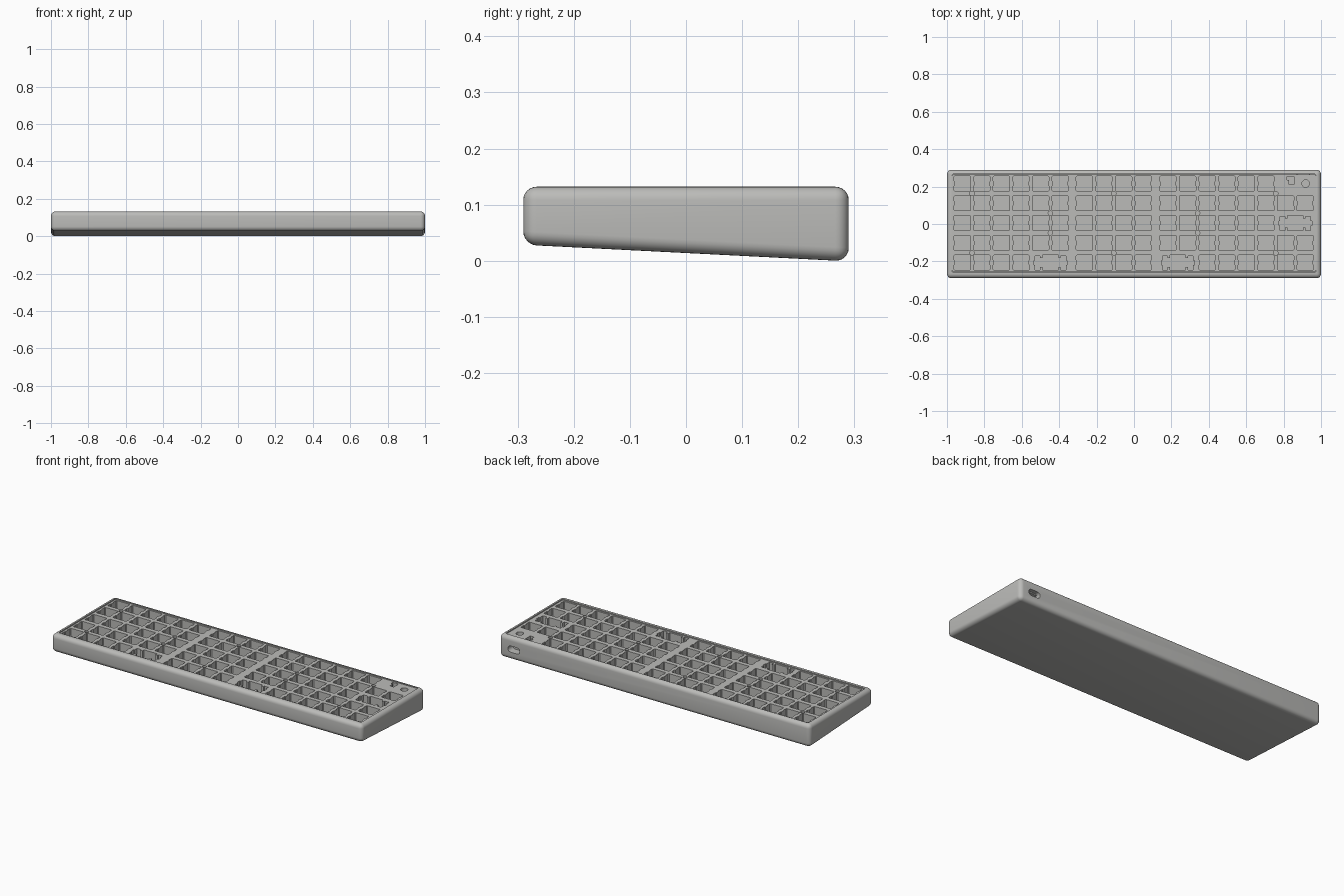
import bpy, bmesh, math

if "Cube" in bpy.data.objects:
    bpy.data.objects.remove(bpy.data.objects["Cube"])

TOP = 0.132          # rim height
PLATE_TOP = 0.127
PLATE_BOTTOM = 0.075
PITCH = 0.1047

grey = bpy.data.materials.new("light grey")
grey.diffuse_color = (0.50, 0.50, 0.485, 1)
grey.use_nodes = True
grey.node_tree.nodes["Principled BSDF"].inputs["Base Color"].default_value = grey.diffuse_color


def select(ob):
    bpy.ops.object.select_all(action='DESELECT')
    ob.select_set(True)
    bpy.context.view_layer.objects.active = ob


def rounded(cx, cy, hw, hh, r, n=5):
    """Outline of a rounded rectangle; a circle when r equals both half sizes."""
    pts = []
    for k, (sx, sy) in enumerate([(1, 1), (-1, 1), (-1, -1), (1, -1)]):
        for i in range(n):
            a = math.pi / 2 * (k + i / (n - 1))
            pts.append((cx + sx * (hw - r) + r * math.cos(a),
                        cy + sy * (hh - r) + r * math.sin(a)))
    return pts


def slab(name, outlines, z0, z1):
    """Filled flat shape with holes, extruded between two heights."""
    cu = bpy.data.curves.new(name, 'CURVE')
    cu.dimensions = '2D'
    cu.fill_mode = 'BOTH'
    cu.extrude = (z1 - z0) / 2
    for pts in outlines:
        sp = cu.splines.new('POLY')
        sp.points.add(len(pts) - 1)
        for p, (x, y) in zip(sp.points, pts):
            p.co = (x, y, 0, 1)
        sp.use_cyclic_u = True
    ob = bpy.data.objects.new(name, cu)
    bpy.context.collection.objects.link(ob)
    ob.location.z = (z0 + z1) / 2
    cu.materials.append(grey)
    select(ob)
    bpy.ops.object.convert(target='MESH')
    ob = bpy.context.object
    bm = bmesh.new()
    bm.from_mesh(ob.data)
    bmesh.ops.remove_doubles(bm, verts=bm.verts, dist=1e-5)
    bmesh.ops.recalc_face_normals(bm, faces=bm.faces)
    bm.to_mesh(ob.data)
    bm.free()
    return ob


def mirrored(half, cx, cy):
    """Close a right-hand half outline (top to bottom) with its mirror image."""
    return ([(cx + x, cy + y) for x, y in half] +
            [(cx - x, cy + y) for x, y in reversed(half)])


# Switch opening and wide opening with stabiliser slots
KEY = [(.040, .040), (.044, .036), (.044, .014), (.040, .010),
       (.040, -.010), (.044, -.014), (.044, -.036), (.040, -.040)]
WIDE = [(.042, .040), (.042, .025), (.055, .025), (.055, .034), (.082, .034),
        (.082, .012), (.088, .012), (.088, -.012), (.082, -.012),
        (.082, -.040), (.055, -.040), (.055, -.025), (.042, -.025), (.042, -.040)]

rows = [0.216, 0.111, 0.005, -0.101, -0.206]
blocks = [(-0.918, 6), (-0.265, 4), (0.182, 8)]
wide_keys = {(4, 0, 4), (4, 2, 0), (2, 2, 6)}     # row, block, first column
skipped = {(4, 0, 5), (4, 2, 1), (2, 2, 7), (0, 2, 6), (0, 2, 7)}

outlines = [rounded(0, 0.005, 0.972, 0.260, 0.008)]
for r, y in enumerate(rows):
    for b, (x0, count) in enumerate(blocks):
        for c in range(count):
            x = x0 + c * PITCH
            if (r, b, c) in wide_keys:
                outlines.append(mirrored(WIDE, x + PITCH / 2, y))
            elif (r, b, c) not in skipped:
                outlines.append(mirrored(KEY, x, y))

# Screw holes
for x in (-0.866, -0.108, 0.758):
    for y in (0.163, -0.154):
        outlines.append(rounded(x, y, .012, .012, .012))
for x in (-0.447, 0.340):
    for y in (0.058, -0.048):
        outlines.append(rounded(x, y, .012, .012, .012))

# Round opening and small notch in the back right corner
outlines.append(rounded(0.918, 0.216, .020, .020, .020, 7))
outlines.append([(.818, .254), (.855, .254), (.855, .210), (.830, .210),
                 (.830, .236), (.818, .236)])
plate = slab("switch_plate", outlines, PLATE_BOTTOM, PLATE_TOP)

# Wedge shaped case with rounded edges
profile = [(-0.29, 0.0285), (0.29, -0.001), (0.29, TOP), (-0.29, TOP)]
bm = bmesh.new()
left = [bm.verts.new((-1, y, z)) for y, z in profile]
face = bm.faces.new(left)
ext = bmesh.ops.extrude_face_region(bm, geom=[face])
bmesh.ops.translate(bm, vec=(2, 0, 0),
                    verts=[g for g in ext["geom"] if isinstance(g, bmesh.types.BMVert)])
bmesh.ops.recalc_face_normals(bm, faces=bm.faces)
bmesh.ops.bevel(bm, geom=bm.edges[:], offset=0.024, segments=6, profile=0.5,
                affect='EDGES', clamp_overlap=True)
me = bpy.data.meshes.new("case")
bm.to_mesh(me)
bm.free()
me.materials.append(grey)
case = bpy.data.objects.new("case", me)
bpy.context.collection.objects.link(case)

# Tray for the plate and cable port in the back wall
tray = slab("tray_cutter", [rounded(0, 0.005, 0.974, 0.262, 0.010)], PLATE_BOTTOM - 0.002, 0.2)
port = slab("port_cutter", [rounded(0, 0, .038, .018, .0179, 7)], -0.04, 0.04)
port.rotation_euler.x = math.pi / 2
port.location = (0.905, 0.285, 0.062)
for cutter in (tray, port):
    mod = case.modifiers.new("cut", 'BOOLEAN')
    mod.operation = 'DIFFERENCE'
    mod.solver = 'EXACT'
    mod.object = cutter
    select(case)
    bpy.ops.object.modifier_apply(modifier=mod.name)
    bpy.data.objects.remove(cutter)

for ob in (case, plate):
    select(ob)
    bpy.ops.object.shade_smooth_by_angle(angle=math.radians(30))
